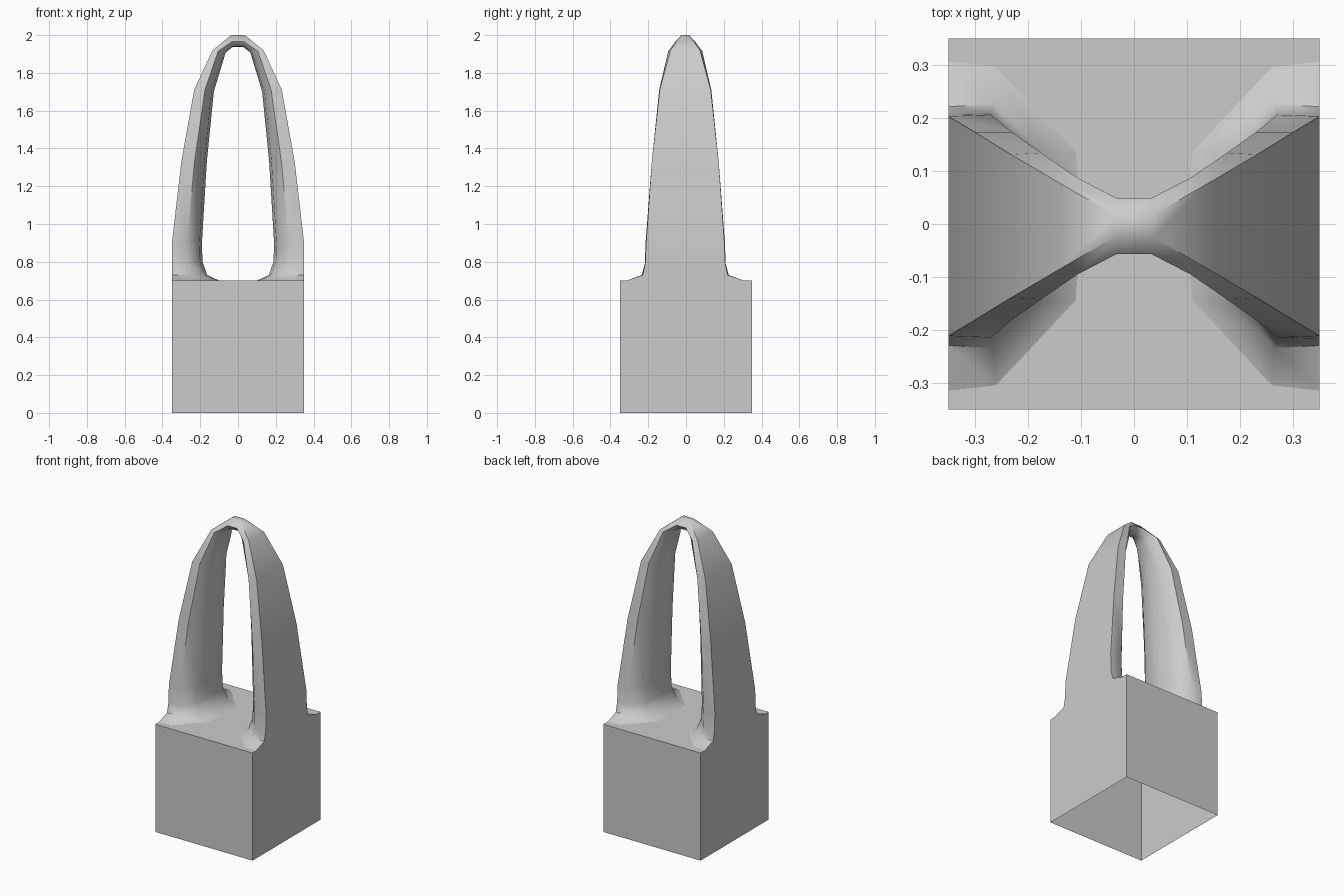
import bpy, bmesh

if "Cube" in bpy.data.objects:
    bpy.data.objects.remove(bpy.data.objects["Cube"])


def finish(name, bm, angle):
    mesh = bpy.data.meshes.new(name)
    bm.to_mesh(mesh)
    bm.free()
    obj = bpy.data.objects.new(name, mesh)
    bpy.context.collection.objects.link(obj)
    bpy.ops.object.select_all(action='DESELECT')
    obj.select_set(True)
    bpy.context.view_layer.objects.active = obj
    bpy.ops.object.shade_smooth_by_angle(angle=angle)
    return obj


# Base block: open underneath
bm = bmesh.new()
bmesh.ops.create_cube(bm, size=0.7)
bmesh.ops.translate(bm, verts=bm.verts, vec=(0, 0, 0.35))
bm.normal_update()
bottom = [f for f in bm.faces if f.normal.z < -0.9]
bmesh.ops.delete(bm, geom=bottom, context='FACES_ONLY')
finish("base_block", bm, 0.5)

# Arch: sections as (x, y, z) of outer corner, widest point and inner edge
sections = [
    ((.35, .31, .70), (.26, .30, .70), (.11, .14, .70)),
    ((.35, .225, .73), (.265, .23, .73), (.175, .145, .73)),
    ((.35, .212, .79), (.27, .214, .79), (.20, .135, .80)),
    ((.35, .207, .90), (.27, .21, .90), (.203, .13, .90)),
    ((.30, .177, 1.33), (.23, .177, 1.33), (.177, .11, 1.33)),
    ((.232, .135, 1.71), (.175, .138, 1.71), (.14, .085, 1.70)),
    ((.135, .078, 1.92), (.105, .09, 1.915), (.073, .06, 1.91)),
    ((.036, .021, 2.0), (.033, .053, 1.965), (.032, .035, 1.94)),
]
Y_SHIFT = -0.004


def ring(bm, section, side):
    inner = section[2]
    centre = (inner[0] - min(0.012, inner[0] * 0.1), 0, inner[2] - 0.003 * (inner[2] > 1.9))
    pts = [(x, -y, z) for x, y, z in section] + [centre] + list(reversed(section))
    return [bm.verts.new((side * x, y + Y_SHIFT, z)) for x, y, z in pts]


bm = bmesh.new()
rings = [ring(bm, s, 1) for s in sections]
rings += [ring(bm, s, -1) for s in reversed(sections)]
for a, b in zip(rings, rings[1:]):
    for i in range(len(a)):
        j = (i + 1) % len(a)
        bm.faces.new((a[i], a[j], b[j], b[i]))
bmesh.ops.recalc_face_normals(bm, faces=bm.faces)
finish("handle_arch", bm, 0.9)
